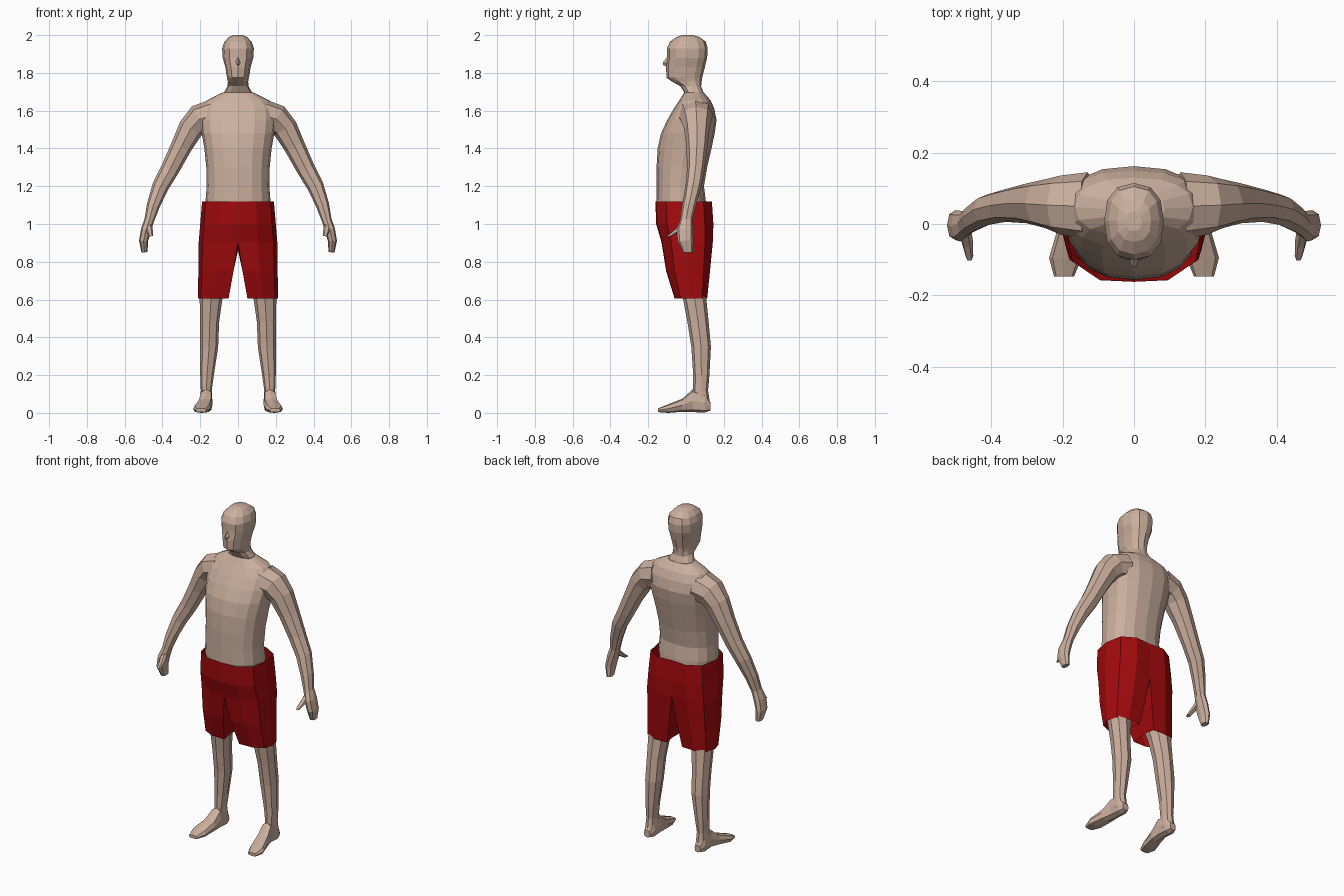
import bpy, bmesh, math
from mathutils import Vector as V

if "Cube" in bpy.data.objects:
    bpy.data.objects.remove(bpy.data.objects["Cube"])


def material(name, rgb):
    m = bpy.data.materials.new(name)
    m.diffuse_color = (*rgb, 1)
    m.use_nodes = True
    m.node_tree.nodes["Principled BSDF"].inputs["Base Color"].default_value = m.diffuse_color
    return m


SKIN = material("skin", (0.60, 0.43, 0.34))
RED = material("red_cloth", (0.36, 0.003, 0.004))
X, Y, Z = V((1, 0, 0)), V((0, 1, 0)), V((0, 0, 1))


def ring(c, u, v, n=8, p=1.0, turn=0.0):
    """Rounded cross-section; p below 1 makes it squarer."""
    pts = []
    for i in range(n):
        a = 2 * math.pi * i / n + turn
        ca, sa = math.cos(a), math.sin(a)
        pts.append(V(c) + u * math.copysign(abs(ca) ** p, ca) + v * math.copysign(abs(sa) ** p, sa))
    return pts


def loft(name, rings, mat, mirror=False, caps=True, open_rows=0, arc=0):
    """Skin rings of points; the first open_rows strips use only the first arc edges."""
    bm = bmesh.new()
    rows = [[bm.verts.new(p) for p in r] for r in rings]
    n = len(rows[0])
    for k, (a, b) in enumerate(zip(rows, rows[1:])):
        for i in range(arc if k < open_rows else n):
            j = (i + 1) % n
            bm.faces.new((a[i], a[j], b[j], b[i]))
    if caps:
        bm.faces.new(rows[0])
        bm.faces.new(rows[-1])
    loose = [v for v in bm.verts if not v.link_faces]
    bmesh.ops.delete(bm, geom=loose, context='VERTS')
    bmesh.ops.recalc_face_normals(bm, faces=bm.faces)
    me = bpy.data.meshes.new(name)
    bm.to_mesh(me)
    bm.free()
    me.materials.append(mat)
    ob = bpy.data.objects.new(name, me)
    bpy.context.collection.objects.link(ob)
    if mirror:
        m = ob.modifiers.new("mirror", 'MIRROR')
        m.use_clip = True
        m.merge_threshold = 0.001
    return ob


def level(z, w, yf, yb, n, p, xc=0.0):
    return ring((xc, (yf + yb) / 2, z), X * w, Y * ((yb - yf) / 2), n, p)


def limb(path, n=8):
    """Rings square to a path of (x, y, z, radius in the front plane, radius in depth)."""
    rings = []
    for i, (x, y, z, r, ry) in enumerate(path):
        a, b = path[max(i - 1, 0)], path[min(i + 1, len(path) - 1)]
        d = V((b[0] - a[0], 0, b[2] - a[2])).normalized()
        rings.append(ring((x, y, z), V((-d.z, 0, d.x)) * r, Y * ry, n, 0.9))
    return rings


# torso: height, half width, front, back
torso = [(1.00, .15, -.13, .11), (1.12, .172, -.157, .105), (1.20, .166, -.156, .095),
         (1.30, .168, -.156, .112), (1.40, .178, -.15, .135), (1.48, .192, -.132, .152),
         (1.55, .20, -.10, .162), (1.61, .195, -.065, .15), (1.655, .165, -.035, .13),
         (1.695, .085, -.01, .095)]
loft("torso", [level(*t, 16, .85) for t in torso], SKIN)

# head and neck
head = [(1.66, .085, -.015, .11), (1.69, .078, -.005, .095), (1.73, .055, -.03, .08),
        (1.755, .054, -.075, .083), (1.775, .058, -.103, .086), (1.83, .067, -.106, .10),
        (1.88, .081, -.10, .112), (1.93, .084, -.101, .115), (1.965, .072, -.085, .105),
        (1.99, .048, -.05, .07), (2.0, .022, -.02, .035)]
loft("head", [level(*h, 12, .85) for h in head], SKIN)
loft("nose", [ring((0, -.09, 1.86), X * .016, Z * .034, 4),
              ring((0, -.121, 1.85), X * .006, Z * .008, 4)], SKIN)

# arms with hands, and thumbs
arm = [(.13, .05, 1.575, .085, .095), (.205, .053, 1.555, .078, .083), (.25, .057, 1.505, .067, .068),
       (.30, .058, 1.41, .056, .056), (.36, .052, 1.29, .049, .046), (.41, .04, 1.20, .044, .043),
       (.448, .017, 1.10, .035, .037), (.47, .001, 1.02, .026, .033), (.487, -.006, .97, .027, .043),
       (.50, -.003, .91, .024, .042), (.495, .01, .85, .016, .026)]
loft("arm", limb(arm), SKIN, mirror=True)
thumb = [(.477, .0, 1.01, .018, .022), (.468, -.045, .965, .017, .022), (.461, -.09, .935, .011, .014)]
loft("thumb", limb(thumb, 6), SKIN, mirror=True)

# legs: height, half width, front, back, side offset
leg = [(.95, .08, -.08, .10, .095), (.75, .075, -.06, .105, .12), (.60, .060, -.015, .108, .143),
       (.48, .050, .008, .12, .150), (.35, .048, .028, .132, .153), (.20, .036, .038, .124, .164),
       (.12, .029, .038, .117, .168), (.04, .032, .04, .128, .168)]
loft("leg", [level(*s[:4], 8, .9, s[4]) for s in leg], SKIN, mirror=True)

# feet: depth, side offset, half width, top, bottom
foot = [(.13, .168, .02, .055, .012), (.10, .168, .033, .10, .002), (.035, .168, .033, .125, .004),
        (-.02, .176, .040, .075, .006), (-.095, .192, .046, .045, 0), (-.147, .196, .028, .024, .004)]
loft("foot", [ring((x, y, (t + b) / 2), X * w, Z * ((t - b) / 2), 8, .7) for y, x, w, t, b in foot],
     SKIN, mirror=True)

# shorts: one half built from outline points, then mirrored
outline = [(0, -1), (.5, -.97), (.9, -.62), (1, 0), (.9, .7), (.5, 1), (0, .96), (0, .4), (0, -.4)]
shorts = [(1.12, 0, .19, -.162, .137, 0), (1.0, 0, .20, -.158, .145, 0), (.905, 0, .208, -.13, .142, .045),
          (.75, .024, .21, -.105, .127, 0), (.605, .05, .212, -.06, .112, -.01)]
rings = []
for z, xi, xo, yf, yb, drop in shorts:
    yc, h = (yf + yb) / 2, (yb - yf) / 2
    rings.append([V((xi + (xo - xi) * t, yc + h * s, z - (drop if i > 6 else 0)))
                  for i, (t, s) in enumerate(outline)])
loft("shorts", rings, RED, mirror=True, caps=False, open_rows=2, arc=6)
